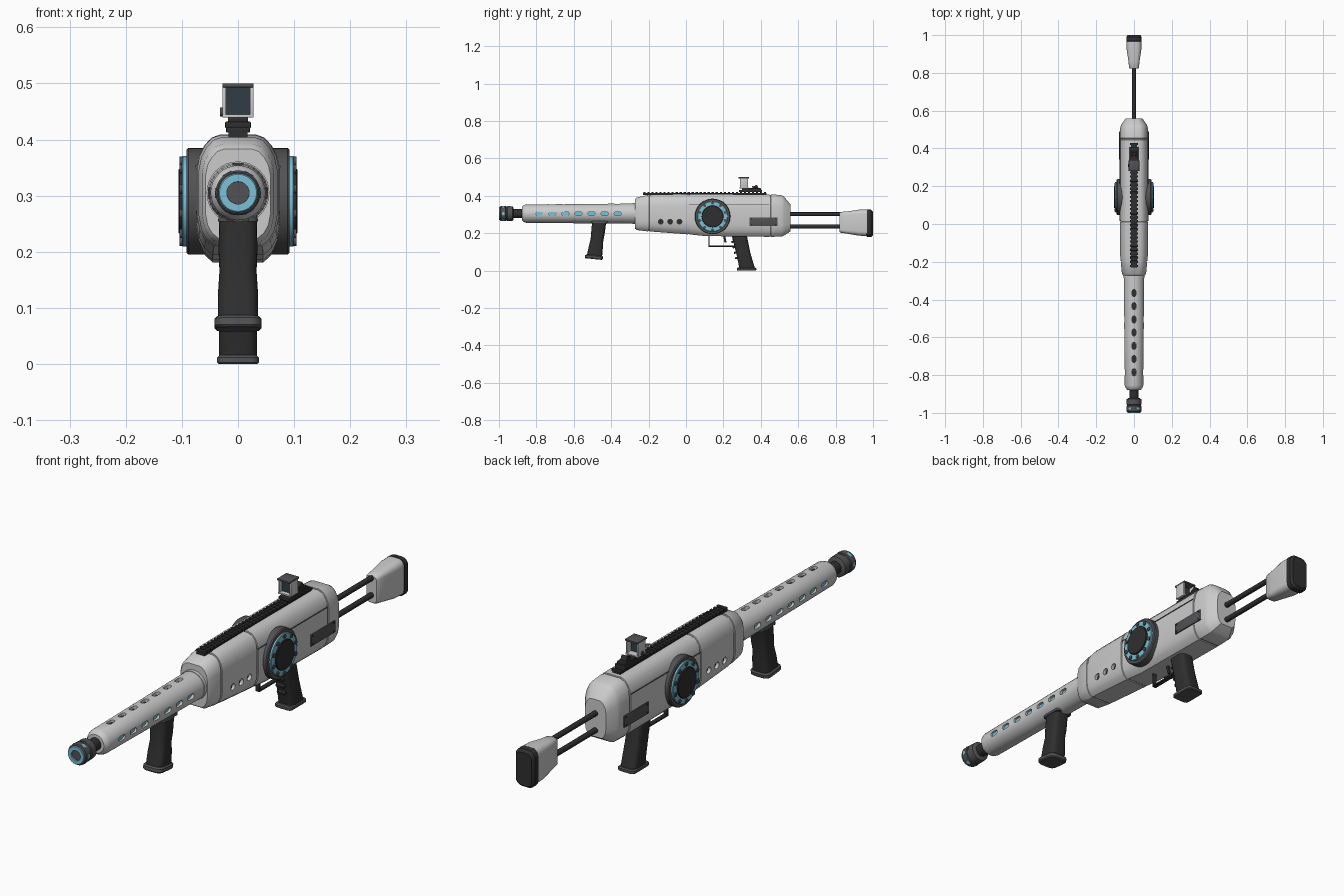
import bpy, bmesh, math
from mathutils import Vector, Matrix

if "Cube" in bpy.data.objects:
    bpy.data.objects.remove(bpy.data.objects["Cube"])

def material(name, rgb):
    m = bpy.data.materials.new(name)
    m.diffuse_color = (*rgb, 1)
    m.use_nodes = True
    m.node_tree.nodes["Principled BSDF"].inputs["Base Color"].default_value = m.diffuse_color
    return m

LIGHT = material("light_shell", (0.56, 0.56, 0.57))
DARK = material("dark_metal", (0.085, 0.085, 0.09))
BLACK = material("black_rubber", (0.028, 0.028, 0.028))
BLUE = material("blue_glow", (0.20, 0.53, 0.68))
GLASS = material("sight_glass", (0.03, 0.045, 0.06))
RED = material("red_emitter", (0.6, 0.05, 0.03))

def finish(name, bm, mat):
    bmesh.ops.recalc_face_normals(bm, faces=bm.faces)
    me = bpy.data.meshes.new(name)
    bm.to_mesh(me)
    bm.free()
    ob = bpy.data.objects.new(name, me)
    bpy.context.collection.objects.link(ob)
    if mat:
        me.materials.append(mat)
    return ob

def add_loft(bm, rings):
    """Skin a list of equal-length point rings, capped at both ends."""
    vs = [[bm.verts.new(p) for p in r] for r in rings]
    n = len(vs[0])
    for a, b in zip(vs, vs[1:]):
        for i in range(n):
            bm.faces.new((a[i], a[(i + 1) % n], b[(i + 1) % n], b[i]))
    bm.faces.new(vs[0])
    bm.faces.new(vs[-1])

def loft(name, rings, mat):
    bm = bmesh.new()
    add_loft(bm, rings)
    return finish(name, bm, mat)

def rrect(hx, hy, r, n=4):
    pts = []
    for q, (sx, sy) in enumerate(((1, 1), (-1, 1), (-1, -1), (1, -1))):
        for i in range(n + 1):
            a = (q + i / n) * math.pi / 2
            pts.append((sx * (hx - r) + r * math.cos(a), sy * (hy - r) + r * math.sin(a)))
    return pts

def turn_rings(profile, axis, c, n=32):
    """Rings round the x or y axis; profile is (position, radius)."""
    out = []
    for t, r in profile:
        ang = [2 * math.pi * i / n for i in range(n)]
        if axis == 'Y':
            out.append([(c[0] + r * math.cos(a), t, c[1] + r * math.sin(a)) for a in ang])
        else:
            out.append([(t, c[0] + r * math.cos(a), c[1] + r * math.sin(a)) for a in ang])
    return out

def lathe(name, profile, mat, axis='Y', c=(0, 0.305), n=32):
    return loft(name, turn_rings(profile, axis, c, n), mat)

def boxes(name, items, mat, bevel=0.0):
    """Several boxes in one object: (centre, size, tilt about x)."""
    bm = bmesh.new()
    for c, s, *tilt in items:
        m = Matrix.Translation(c) @ Matrix.Rotation(tilt[0] if tilt else 0, 4, 'X') @ Matrix.Diagonal((*s, 1))
        bmesh.ops.create_cube(bm, size=1, matrix=m)
    if bevel:
        bmesh.ops.bevel(bm, geom=bm.edges[:], offset=bevel, segments=2, affect='EDGES', profile=0.5)
    return finish(name, bm, mat)

def cut(ob, cutter):
    cutter.hide_render = True
    m = ob.modifiers.new("cut", 'BOOLEAN')
    m.operation, m.solver, m.object = 'DIFFERENCE', 'EXACT', cutter
    bpy.context.view_layer.objects.active = ob
    bpy.ops.object.modifier_apply(modifier="cut")
    bpy.data.objects.remove(cutter)

# Receiver shell with two panel grooves
def body_ring(y, hw, top, bot, inset=0.0):
    hw, top, bot = hw - inset, top - inset, bot + inset
    k, h = hw / 0.075, top - bot
    half = [(0.032, top), (0.047, top - 0.025 * h), (0.060, top - 0.09 * h), (0.070, top - 0.18 * h),
            (0.075, top - 0.30 * h), (0.075, bot + 0.28 * h), (0.070, bot + 0.15 * h),
            (0.060, bot + 0.06 * h), (0.045, bot)]
    return [(x * k, y, z) for x, z in half] + [(-x * k, y, z) for x, z in reversed(half)]

def groove(y, hw, top, bot):
    return [body_ring(y + d, hw, top, bot, i) for d, i in ((-.004, 0), (-.003, .003), (.003, .003), (.004, 0))]

body = loft("receiver", [body_ring(-0.272, 0.058, 0.383, 0.224), body_ring(-0.262, 0.064, 0.392, 0.217),
                         *groove(-0.2, 0.070, 0.404, 0.21), body_ring(-0.17, 0.073, 0.408, 0.208),
                         *groove(0.015, 0.075, 0.409, 0.194), body_ring(0.1, 0.075, 0.409, 0.185),
                         *groove(0.45, 0.075, 0.408, 0.181), body_ring(0.51, 0.073, 0.404, 0.182),
                         body_ring(0.525, 0.068, 0.395, 0.188), body_ring(0.558, 0.045, 0.355, 0.21)], LIGHT)

# Three round ports through each receiver flank
def ports(name, x, r, mat):
    bm = bmesh.new()
    for s in (-1, 1):
        for y in (-0.135, -0.085, -0.035):
            add_loft(bm, turn_rings([(s * 0.055, r), (s * x, r)], 'X', (y, 0.262), 20))
    return finish(name, bm, mat)
cut(body, ports("port_cutter", 0.1, 0.013, None))
ports("port_plugs", 0.061, 0.0129, BLACK)

# Long seams and rear side panels
for s, side in ((1, "right"), (-1, "left")):
    boxes(side + "_seam", [((s * 0.0735, 0.23, 0.352), (0.004, 0.43, 0.003))], DARK)
    boxes(side + "_panel", [((s * 0.0745, 0.415, 0.262), (0.008, 0.15, 0.046))], DARK, 0.002)
    bm = bmesh.new()
    for y in (0.35, 0.48):
        for z in (0.246, 0.278):
            add_loft(bm, turn_rings([(s * 0.075, 0.004), (s * 0.0805, 0.004)], 'X', (y, z), 8))
    finish(side + "_panel_screws", bm, BLACK)
    # Round side drum: base, glowing ring, hub and bolts
    c = (0.142, 0.29)
    lathe(side + "_drum_base", [(s * .06, .095), (s * .088, .095), (s * .092, .092)], DARK, 'X', c, 48)
    lathe(side + "_drum_ring", [(s * .09, .081), (s * .098, .081), (s * .1, .079)], BLUE, 'X', c, 48)
    lathe(side + "_drum_hub", [(s * .09, .058), (s * .104, .058), (s * .106, .056)], BLACK, 'X', c, 48)
    bm = bmesh.new()
    for i in range(10):
        a = 2 * math.pi * (i + 0.5) / 10
        p = (c[0] + 0.0715 * math.cos(a), c[1] + 0.0715 * math.sin(a))
        add_loft(bm, turn_rings([(s * .095, .008), (s * .104, .008)], 'X', p, 12))
    finish(side + "_drum_bolts", bm, DARK)

# Handguard with slots on top and both sides
guard = lathe("handguard", [(-0.26, .054), (-0.31, .054), (-0.60, .0515), (-0.855, .049), (-0.867, .045), (-0.878, .036)], LIGHT)
lathe("handguard_collar", [(-0.285, .056), (-0.25, .056)], LIGHT)

def slots(name, r0, r1, dirs, mat, shrink=0.0):
    bm = bmesh.new()
    for d in dirs:
        d = Vector(d)
        side = Vector((0, 1, 0)).cross(d)
        for i in range(7):
            base = Vector((0, -0.785 + 0.07 * i, 0.305))
            add_loft(bm, [[base + d * r + Vector((0, u, 0)) + side * v
                           for u, v in rrect(0.019 - shrink, 0.0095 - shrink, 0.009 - shrink)] for r in (r0, r1)])
    return finish(name, bm, mat)
SIDES, TOP = [(1, 0, 0), (-1, 0, 0)], [(0, 0, 1)]
cut(guard, slots("slot_cutter", 0.037, 0.08, SIDES + TOP, None))
slots("side_slot_lights", 0.034, 0.042, SIDES, BLUE, 0.0002)
slots("top_slot_floors", 0.034, 0.039, TOP, BLACK, 0.0002)

# Barrel and muzzle brake
lathe("barrel", [(-0.94, .024), (-0.87, .024)], BLACK)
muzzle = lathe("muzzle", [(-0.922, .03), (-0.927, .039), (-0.955, .04), (-0.957, .037), (-0.962, .037), (-0.964, .04),
                          (-0.990, .04), (-0.994, .037)], DARK)
lathe("muzzle_ring", [(-0.99, .035), (-0.998, .035), (-1.0, .033), (-1.0, .02), (-0.975, .019)], BLUE)
lathe("muzzle_bore", [(-0.97, .0185), (-0.992, .0185)], BLACK)
bm = bmesh.new()
for i in range(6):
    d = Vector((math.cos(i * math.pi / 3), 0, math.sin(i * math.pi / 3)))
    side = Vector((0, 1, 0)).cross(d)
    add_loft(bm, [[Vector((0, -0.977, 0.305)) + d * r + Vector((0, u, 0)) + side * v
                   for u, v in rrect(0.006, 0.009, 0.005)] for r in (0.03, 0.0407)])
finish("muzzle_vents", bm, BLUE)

# Top rail with teeth
boxes("rail_base", [((0, 0.10, 0.409), (0.034, 0.66, 0.010))], BLACK)
boxes("rail_teeth", [((0, -0.222 + 0.0215 * i, 0.417), (0.042, 0.012, 0.009)) for i in range(31)], BLACK, 0.0015)

# Reflex sight
boxes("sight_base", [((0, 0.345, 0.426), (0.046, 0.125, 0.012)), ((0, 0.35, 0.435), (0.036, 0.10, 0.012))], BLACK, 0.002)
boxes("sight_frame", [((s * 0.0245, 0.31, 0.469), (0.006, 0.045, 0.06)) for s in (-1, 1)]
      + [((0, 0.31, 0.442), (0.055, 0.05, 0.006))], LIGHT, 0.001)
boxes("sight_hood", [((0, 0.309, 0.4965), (0.056, 0.058, 0.007))], DARK, 0.0015)
boxes("sight_lens", [((0, 0.305, 0.469), (0.044, 0.006, 0.05))], GLASS)
boxes("sight_emitter", [((0, 0.372, 0.445), (0.026, 0.026, 0.02), 0.5)], BLACK, 0.002)
boxes("sight_emitter_dot", [((0, 0.357, 0.448), (0.01, 0.008, 0.008))], RED)
lathe("sight_knob", [(-0.018, .008), (-0.032, .008)], DARK, 'X', (0.31, 0.449), 16)

# Grips lofted downwards: (z, y centre, half width x, half depth y, corner radius)
def grip(name, rows, mat, tilt=0.0):
    return loft(name, [[(x, cy + y, z + tilt * y) for x, y in rrect(hx, hy, r)] for z, cy, hx, hy, r in rows], mat)

grip("rear_grip", [(0.20, 0.282, .030, .040, .02), (0.165, 0.290, .031, .040, .02), (0.10, 0.305, .033, .038, .02),
                   (0.04, 0.320, .034, .040, .02), (0.01, 0.327, .034, .042, .02)], BLACK)
grip("rear_grip_foot", [(0.016, 0.324, .033, .048, .012), (0.012, 0.324, .037, .052, .014),
                        (0.003, 0.324, .037, .052, .014), (0.0, 0.324, .034, .049, .012)], DARK)
boxes("finger_ridges", [((0, 0.253 + 0.0068 * i, 0.155 - 0.029 * i), (0.036, 0.022, 0.011), 0.2) for i in range(4)], BLACK, 0.003)
grip("front_grip", [(0.262, -0.463, .034, .040, .02), (0.245, -0.466, .034, .037, .02), (0.20, -0.471, .0345, .036, .02),
                    (0.165, -0.476, .033, .034, .02), (0.12, -0.483, .036, .038, .02), (0.075, -0.490, .036, .041, .02)], BLACK, -0.1)
grip("front_grip_foot", [(0.083, -0.490, .037, .043, .02), (0.078, -0.491, .042, .048, .022),
                         (0.066, -0.493, .042, .048, .022), (0.062, -0.494, .038, .044, .02)], DARK, -0.1)
grip("front_grip_mount", [(0.285, -0.462, .03, .05, .01), (0.254, -0.462, .036, .046, .012)], DARK)

# Trigger and its guard
boxes("trigger_guard", [((0, 0.123, 0.16), (0.018, 0.007, 0.066)), ((0, 0.19, 0.13), (0.018, 0.14, 0.007))], BLACK, 0.002)
boxes("trigger", [((0, 0.207, 0.172), (0.01, 0.011, 0.045), 0.2)], BLACK, 0.002)

# Stock rods, stock and butt pad
for z, label in ((0.302, "upper"), (0.236, "lower")):
    lathe(label + "_stock_rod", [(0.545, .0105), (0.87, .0105)], BLACK, 'Y', (0, z), 16)

def stock_rings(rows):
    return [[(x, y, (z0 + z1) / 2 + z) for x, z in rrect(hx, (z1 - z0) / 2, r)] for y, hx, z0, z1, r in rows]

loft("stock", stock_rings([(0.822, .022, .207, .310, .014), (0.828, .026, .203, .314, .016), (0.865, .030, .197, .317, .018),
                           (0.925, .039, .187, .326, .024), (0.967, .039, .185, .327, .024)]), LIGHT)
loft("butt_pad", stock_rings([(0.965, .037, .184, .325, .024), (0.969, .041, .180, .328, .026), (0.990, .041, .180, .326, .026),
                              (1.0, .034, .188, .316, .022)]), BLACK)

# Smooth shading with hard edges kept
bpy.ops.object.select_all(action='SELECT')
bpy.context.view_layer.objects.active = body
bpy.ops.object.shade_smooth_by_angle(angle=math.radians(32))
